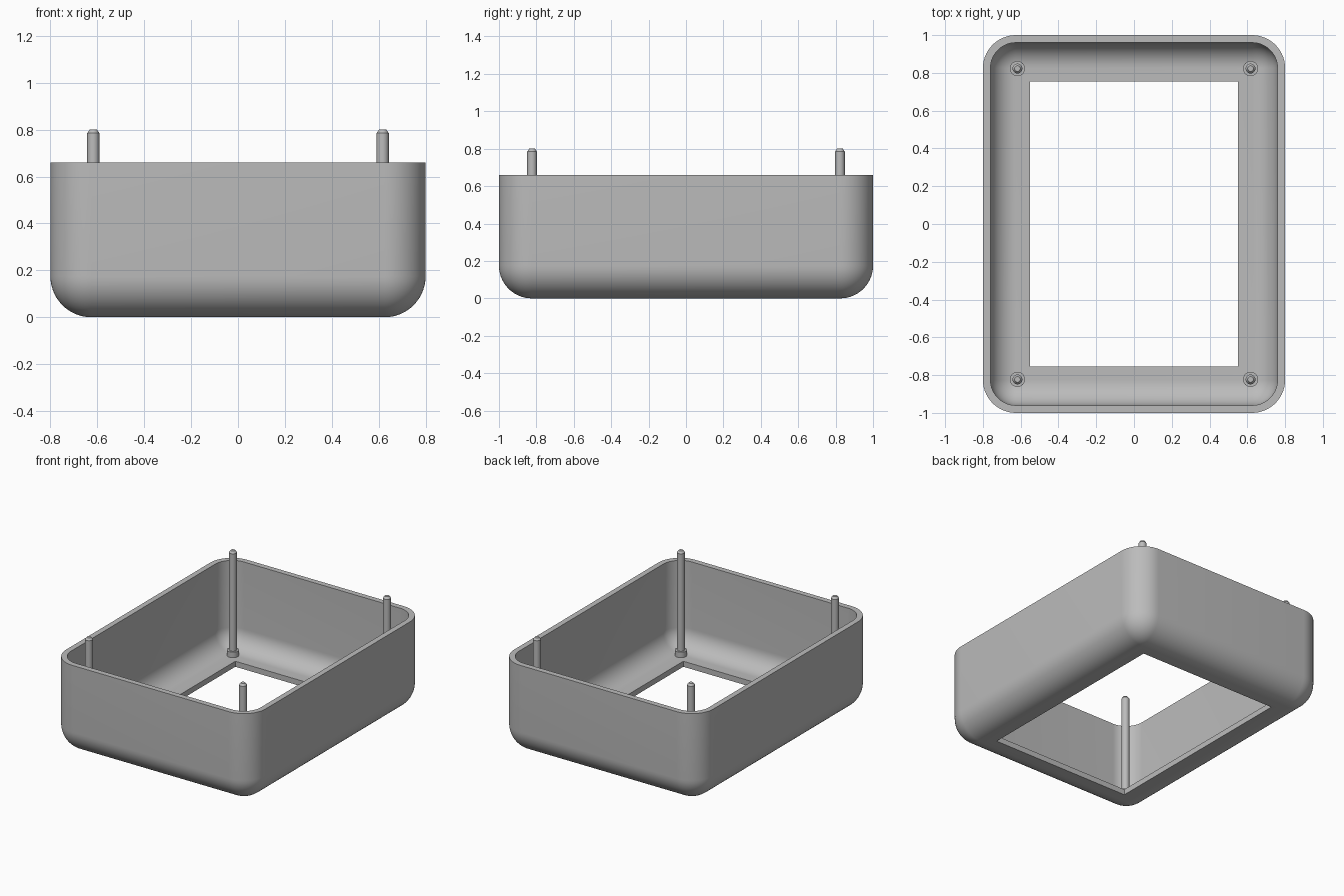
import bpy, bmesh
from math import sin, cos, pi

cube = bpy.data.objects.get("Cube")
if cube:
    bpy.data.objects.remove(cube, do_unlink=True)

# Dimensions
HALF_X, HALF_Y, HEIGHT = 0.8, 1.0, 0.66
RADIUS, WALL = 0.175, 0.04
CORE_X, CORE_Y = HALF_X - RADIUS, HALF_Y - RADIUS
OPEN_X, OPEN_Y = 0.55, 0.755
STEPS = 14

grey = bpy.data.materials.new("plain grey")
grey.use_nodes = True
colour = (0.5, 0.5, 0.5, 1)
grey.diffuse_color = colour
grey.node_tree.nodes["Principled BSDF"].inputs["Base Color"].default_value = colour


def finish(name, bm):
    """Clean the mesh, turn it into an object and smooth it."""
    bmesh.ops.remove_doubles(bm, verts=bm.verts, dist=0.0001)
    bmesh.ops.recalc_face_normals(bm, faces=bm.faces)
    mesh = bpy.data.meshes.new(name)
    bm.to_mesh(mesh)
    bm.free()
    mesh.materials.append(grey)
    obj = bpy.data.objects.new(name, mesh)
    bpy.context.collection.objects.link(obj)
    bpy.ops.object.select_all(action='DESELECT')
    obj.select_set(True)
    bpy.context.view_layer.objects.active = obj
    bpy.ops.object.shade_smooth_by_angle(angle=pi / 6)
    return obj


def ring(bm, cx, cy, r, z):
    """Rounded rectangle: corner centres at (cx, cy), corner radius r."""
    verts = []
    for q, (sx, sy) in enumerate([(1, 1), (-1, 1), (-1, -1), (1, -1)]):
        for i in range(STEPS + 1):
            a = (q + i / STEPS) * pi / 2
            verts.append(bm.verts.new((sx * cx + r * cos(a), sy * cy + r * sin(a), z)))
    return verts


def bridge(bm, a, b):
    n = len(a)
    for i in range(n):
        j = (i + 1) % n
        bm.faces.new((a[i], a[j], b[j], b[i]))


# Open tray: outer fillet, rim, inner fillet and floor opening in one loop
bm = bmesh.new()
angles = [i / STEPS * pi / 2 for i in range(STEPS + 1)]
inner = RADIUS - WALL
rings = [ring(bm, OPEN_X, OPEN_Y, 0, 0)]
rings += [ring(bm, CORE_X, CORE_Y, RADIUS * sin(a), RADIUS * (1 - cos(a))) for a in angles]
rings += [ring(bm, CORE_X, CORE_Y, r, HEIGHT) for r in (RADIUS, inner)]
rings += [ring(bm, CORE_X, CORE_Y, inner * sin(a), RADIUS - inner * cos(a))
          for a in reversed(angles)]
rings.append(ring(bm, OPEN_X, OPEN_Y, 0, WALL))
for k, loop in enumerate(rings):
    bridge(bm, loop, rings[(k + 1) % len(rings)])
finish("tray", bm)


def turned(name, profile, x, y, sides=24):
    """Solid of revolution from (radius, height) points."""
    bm = bmesh.new()
    loops = [[bm.verts.new((x + r * cos(2 * pi * i / sides), y + r * sin(2 * pi * i / sides), z))
              for i in range(sides)] for r, z in profile]
    for a, b in zip(loops, loops[1:]):
        bridge(bm, a, b)
    bm.faces.new(loops[0])
    bm.faces.new(loops[-1])
    return finish(name, bm)


# Corner posts, each with a base collar and a chamfered tip
for side, sx in (("left", 1), ("right", -1)):
    for end, sy in (("front", -1), ("back", 1)):
        turned(f"{end}_{side}_post",
               [(0.04, 0.035), (0.04, 0.08), (0.026, 0.08), (0.026, 0.785), (0.015, 0.8)],
               sx * 0.617, sy * 0.823)
